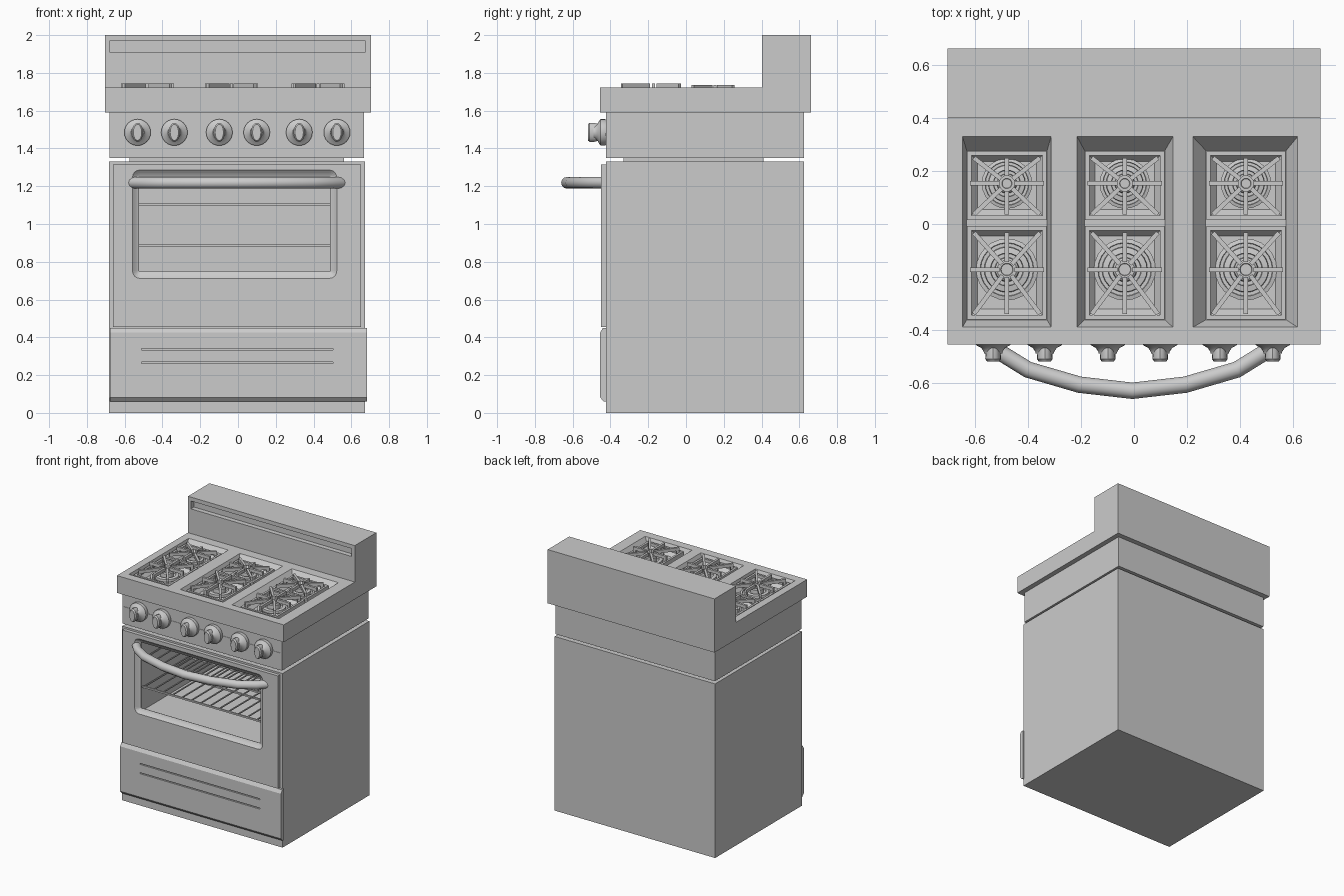
import bpy, bmesh
from math import pi, cos, sin, atan2, hypot
from mathutils import Matrix, Vector

if "Cube" in bpy.data.objects:
    bpy.data.objects.remove(bpy.data.objects["Cube"])


def finish(name, bm, smooth=False):
    bmesh.ops.recalc_face_normals(bm, faces=bm.faces)
    me = bpy.data.meshes.new(name)
    bm.to_mesh(me)
    bm.free()
    ob = bpy.data.objects.new(name, me)
    bpy.context.collection.objects.link(ob)
    bpy.ops.object.select_all(action='DESELECT')
    bpy.context.view_layer.objects.active = ob
    ob.select_set(True)
    if smooth:
        bpy.ops.object.shade_smooth_by_angle(angle=0.6)
    return ob


def boxes(name, items):
    """Several boxes in one object: (centre, size, turn about z)."""
    bm = bmesh.new()
    for c, s, a in items:
        m = Matrix.Translation(c) @ Matrix.Rotation(a, 4, 'Z') @ Matrix.Diagonal((*s, 1))
        bmesh.ops.create_cube(bm, size=1, matrix=m)
    return finish(name, bm)


def span(name, x0, x1, y0, y1, z0, z1):
    return boxes(name, [(((x0 + x1) / 2, (y0 + y1) / 2, (z0 + z1) / 2),
                         (x1 - x0, y1 - y0, z1 - z0), 0)])


def loft(name, loops, smooth=False):
    """Skin a row of equal-length closed loops and cap both ends."""
    bm = bmesh.new()
    vs = [[bm.verts.new(p) for p in l] for l in loops]
    n = len(vs[0])
    for a, b in zip(vs, vs[1:]):
        for i in range(n):
            j = (i + 1) % n
            bm.faces.new((a[i], a[j], b[j], b[i]))
    bm.faces.new(vs[0])
    bm.faces.new(vs[-1])
    return finish(name, bm, smooth)


def rect_z(x0, x1, y0, y1, z):
    return [(x0, y0, z), (x1, y0, z), (x1, y1, z), (x0, y1, z)]


def rect_y(x0, x1, z0, z1, y, r=0.0):
    """Upright rectangle with rounded corners."""
    pts = []
    for k, (cx, cz) in enumerate([(x1 - r, z1 - r), (x0 + r, z1 - r), (x0 + r, z0 + r), (x1 - r, z0 + r)]):
        for i in range(5):
            a = k * pi / 2 + i * pi / 8
            pts.append((cx + r * cos(a), y, cz + r * sin(a)))
    return pts


def ring(c, rx, ry, axis, n=24):
    out = []
    for i in range(n):
        u, v = rx * cos(2 * pi * i / n), ry * sin(2 * pi * i / n)
        out.append(Vector(c) + Vector((u, v, 0) if axis == 'Z' else (u, 0, v)))
    return out


def cut(ob, cutters):
    for c in cutters:
        c.hide_render = True
        m = ob.modifiers.new("cut", 'BOOLEAN')
        m.operation, m.object, m.solver = 'DIFFERENCE', c, 'EXACT'
        bpy.context.view_layer.objects.active = ob
        bpy.ops.object.modifier_apply(modifier=m.name)
        bpy.data.objects.remove(c)


# Oven body with its cavity
body = span("oven_body", -.683, .673, -.423, .624, 0, 1.33)
cut(body, [span("cavity_cutter", -.55, .515, -.6, .52, .70, 1.28)])

# Recessed neck and control panel
span("neck", -.575, .56, -.33, .41, 1.32, 1.36)
span("control_panel", -.681, .667, -.423, .624, 1.35, 1.60)
span("panel_trim_strip", -.665, .652, -.426, -.42, 1.467, 1.483)

# Cooktop and backsplash as one L profile
prof = [(-.455, 1.59), (.663, 1.59), (.663, 2), (.403, 2), (.403, 1.722), (-.455, 1.722)]
top = loft("cooktop_and_backsplash", [[(x, y, z) for y, z in prof] for x in (-.705, .705)])
wells = [(-.648, -.313, -.48), (-.215, .147, -.035), (.222, .618, .423)]
FLOOR = 1.66
cut(top, [loft("well_cutter", [rect_z(c - .152, c + .152, -.362, .278, FLOOR),
                               rect_z(a, b, -.39, .33, 1.722),
                               rect_z(a, b, -.39, .33, 1.8)]) for a, b, c in wells])
cut(top, [span("slot_cutter", -.68, .675, .35, .44, 1.91, 1.97)])


# Burners and grates
def burner(x, y, y0, y1, top_z, s):
    yc, h = (y0 + y1) / 2, y1 - y0
    w, t, fz = .30, .016, 1.685
    items = [((x, e, fz), (w, t, .05), 0) for e in (y0 + t / 2, y1 - t / 2)]
    items += [((x + k * (w - t) / 2, yc, fz), (t, h - 2 * t, .05), 0) for k in (-1, 1)]
    ends = [(dx, e) for dx in (-.125, 0, .125) for e in (y0 + .02, y, y1 - .025)]
    for dx, ey in ends:
        dy = ey - y
        if dx == 0 and dy == 0:
            continue
        if dy == 0:
            dx *= 1.12
        length, a, r0 = hypot(dx, dy), atan2(dy, dx), .028
        mid = (length + r0) / 2
        items.append(((x + mid * cos(a), y + mid * sin(a), top_z - .012),
                      (length - r0, .017, .024), a))
        # Post that carries the bar end down to the frame
        items.append(((x + (length - .01) * cos(a), y + (length - .01) * sin(a), 1.69),
                      (.02, .0165, .06), a))
    boxes("grate", items)
    shape = [(.108, 1.655), (.108, 1.668), (.094, 1.672), (.092, 1.665), (.08, 1.665), (.078, 1.682),
             (.058, 1.686), (.056, 1.676), (.043, 1.676), (.041, 1.706), (.034, 1.712),
             (.022, 1.712), (.02, 1.707)]
    loft("burner", [ring((x, y, z), r * s, r * s, 'Z') for r, z in shape], True)
    # Sloping drip pan border
    bm = bmesh.new()
    lips = [rect_z(x - a, x + a, y0 + .15 - a, y1 - .15 + a, z)
            for a, z in ((.136, 1.69), (.112, 1.662))]
    vs = [[bm.verts.new(p) for p in l] for l in lips]
    for i in range(4):
        j = (i + 1) % 4
        bm.faces.new((vs[0][i], vs[0][j], vs[1][j], vs[1][i]))
    finish("drip_pan", bm)


for _, _, cx in wells:
    burner(cx, -.172, -.36, -.008, 1.745, 1.08)
    burner(cx, .153, .016, .275, 1.735, .88)

# Knobs: flared skirt plus lens-shaped grip
for kx in (-.532, -.337, -.099, .099, .324, .524):
    skirt = [(-.415, .064), (-.43, .07), (-.452, .07), (-.459, .062), (-.468, .045), (-.482, .036), (-.49, .034)]
    loft("knob_skirt", [ring((kx, y, 1.485), r, r, 'Y') for y, r in skirt], True)
    grip = [(-.462, .026, .044), (-.485, .028, .05), (-.51, .03, .05), (-.52, .022, .043)]
    loft("knob_grip", [ring((kx, y, 1.485), a, b, 'Y', 16) for y, a, b in grip], True)

# Door with a rounded window opening
door = span("oven_door", -.662, .652, -.45, -.42, .455, 1.316)
steps = [(-.47, .038)] + [(-.452 + .026 * sin(t * pi / 10), .038 * (1 - sin(t * pi / 10)) ** .7) for t in range(5)]
steps += [(-.424, 0), (-.40, 0)]
cut(door, [loft("window_cutter", [rect_y(-.523 - o, .487 + o, .748 - o, 1.25 + o, y, .003 + o)
                                  for y, o in steps])])

# Oven racks
for rz in (.885, 1.103):
    wires = [((-.0175, y, rz), (1.06, .012, .012), 0) for y in (-.37, -.08, .21, .49)]
    wires += [((-.53 + i * .079, .06, rz + .004), (.008, .86, .008), 0) for i in range(14)]
    boxes("oven_rack", wires)

# Bowed door handle
cu = bpy.data.curves.new("door_handle", 'CURVE')
cu.dimensions, cu.bevel_depth, cu.bevel_resolution, cu.use_fill_caps = '3D', .031, 4, True
path = [(.555, -.425), (.5, -.485), (.395, -.55), (.2, -.607), (0, -.63)]
path = [(-x, y) for x, y in path] + path[-2::-1]
sp = cu.splines.new('POLY')
sp.points.add(len(path) - 1)
for p, (x, y) in zip(sp.points, path):
    p.co = (x - .006, y, 1.218, 1)
handle = bpy.data.objects.new("door_handle", cu)
bpy.context.collection.objects.link(handle)

# Storage drawer with chamfered ends and two pull grooves
dp = [(-.42, .06), (-.435, .06), (-.455, .082), (-.455, .425), (-.44, .45), (-.42, .45)]
drawer = loft("storage_drawer", [[(x, y, z) for y, z in dp] for x in (-.677, .682)])
cut(drawer, [span("groove_cutter", -.51, .503, -.5, -.443, z - .004, z + .004) for z in (.265, .336)])
